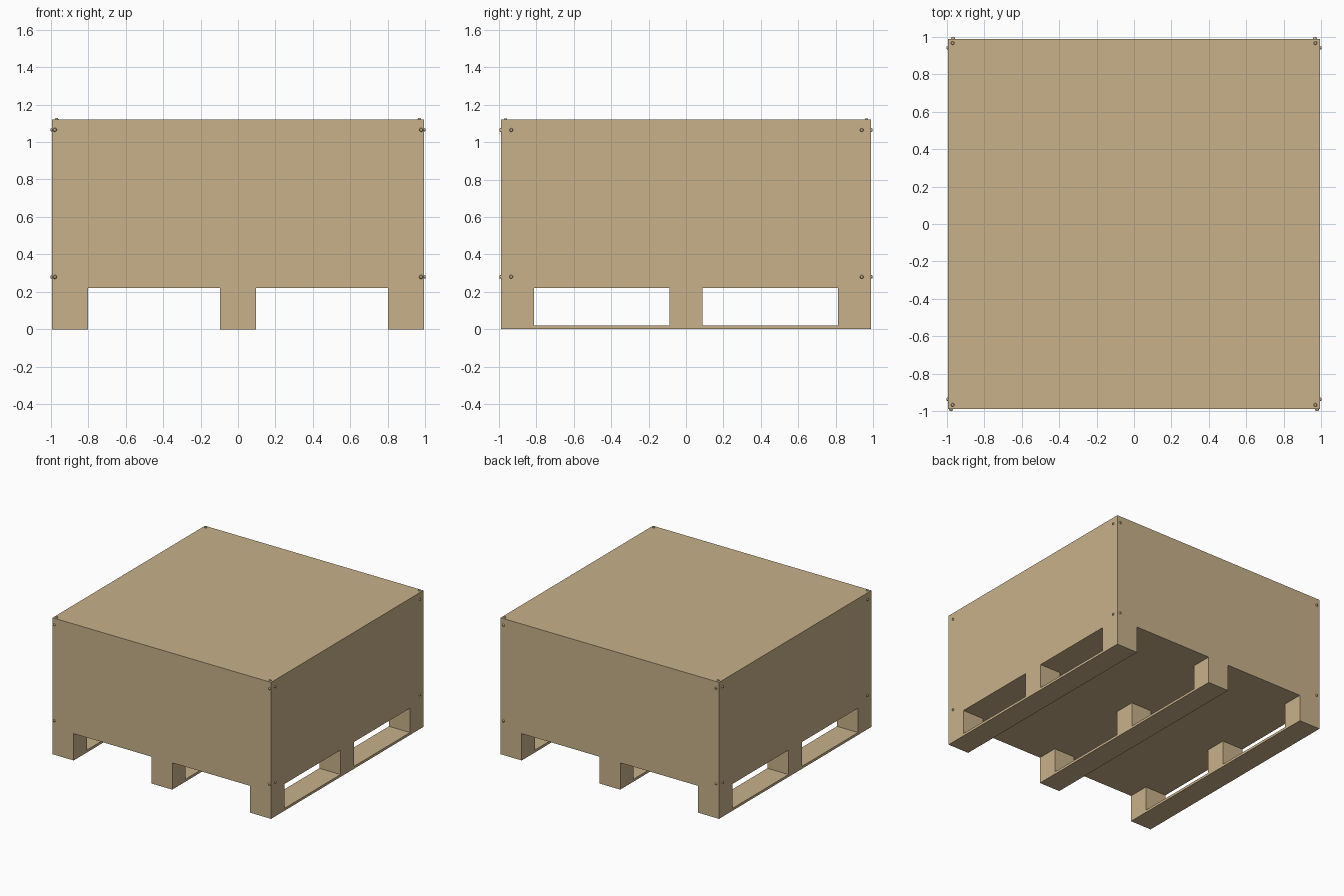
import bpy
from math import pi

if "Cube" in bpy.data.objects:
    bpy.data.objects.remove(bpy.data.objects["Cube"])

# Body half sizes and heights
HX, HY = 0.992, 0.988
RUNNER_TOP, DECK, TOP = 0.02, 0.22, 1.12

wood = bpy.data.materials.new("plywood")
wood.diffuse_color = (0.578, 0.440, 0.254, 1)
wood.use_nodes = True
wood.node_tree.nodes["Principled BSDF"].inputs["Base Color"].default_value = wood.diffuse_color


def box(name, lo, hi):
    bpy.ops.mesh.primitive_cube_add(size=1, location=[(a + b) / 2 for a, b in zip(lo, hi)])
    ob = bpy.context.object
    ob.name = name
    ob.scale = [b - a for a, b in zip(lo, hi)]
    bpy.ops.object.transform_apply(location=False, rotation=False, scale=True)
    ob.data.materials.append(wood)
    return ob


def screw(name, loc, rot):
    # small tapered head standing slightly proud of the panel
    bpy.ops.mesh.primitive_cone_add(vertices=12, radius1=0.012, radius2=0.007,
                                    depth=0.014, location=loc, rotation=rot)
    ob = bpy.context.object
    ob.name = name
    ob.data.materials.append(wood)


# Crate body
box("crate_body", (-HX, -HY, DECK), (HX, HY, TOP))

# Pallet: three runners, each carrying three blocks
x_spans = [(-HX, -0.80), (-0.095, 0.095), (0.80, HX)]
y_spans = [(-HY, -0.814), (-0.088, 0.088), (0.814, HY)]
for i, (x0, x1) in enumerate(x_spans):
    box(f"runner_{i}", (x0, -HY, 0), (x1, HY, RUNNER_TOP))
    for j, (y0, y1) in enumerate(y_spans):
        box(f"block_{i}_{j}", (x0, y0, RUNNER_TOP), (x1, y1, DECK))

# Screw heads at the panel corners
for s in (-1, 1):
    for z in (0.28, 1.065):
        screw("front_screw", (s * 0.977, -HY - 0.003, z), (pi / 2, 0, 0))
        screw("back_screw", (s * 0.965, HY + 0.003, z), (-pi / 2, 0, 0))
        for y in (-0.935, 0.94):
            screw("side_screw", (s * (HX + 0.001), y, z), (0, s * pi / 2, 0))
    for t in (-1, 1):
        screw("lid_screw", (s * 0.968, t * 0.965, TOP), (0, 0, 0))
